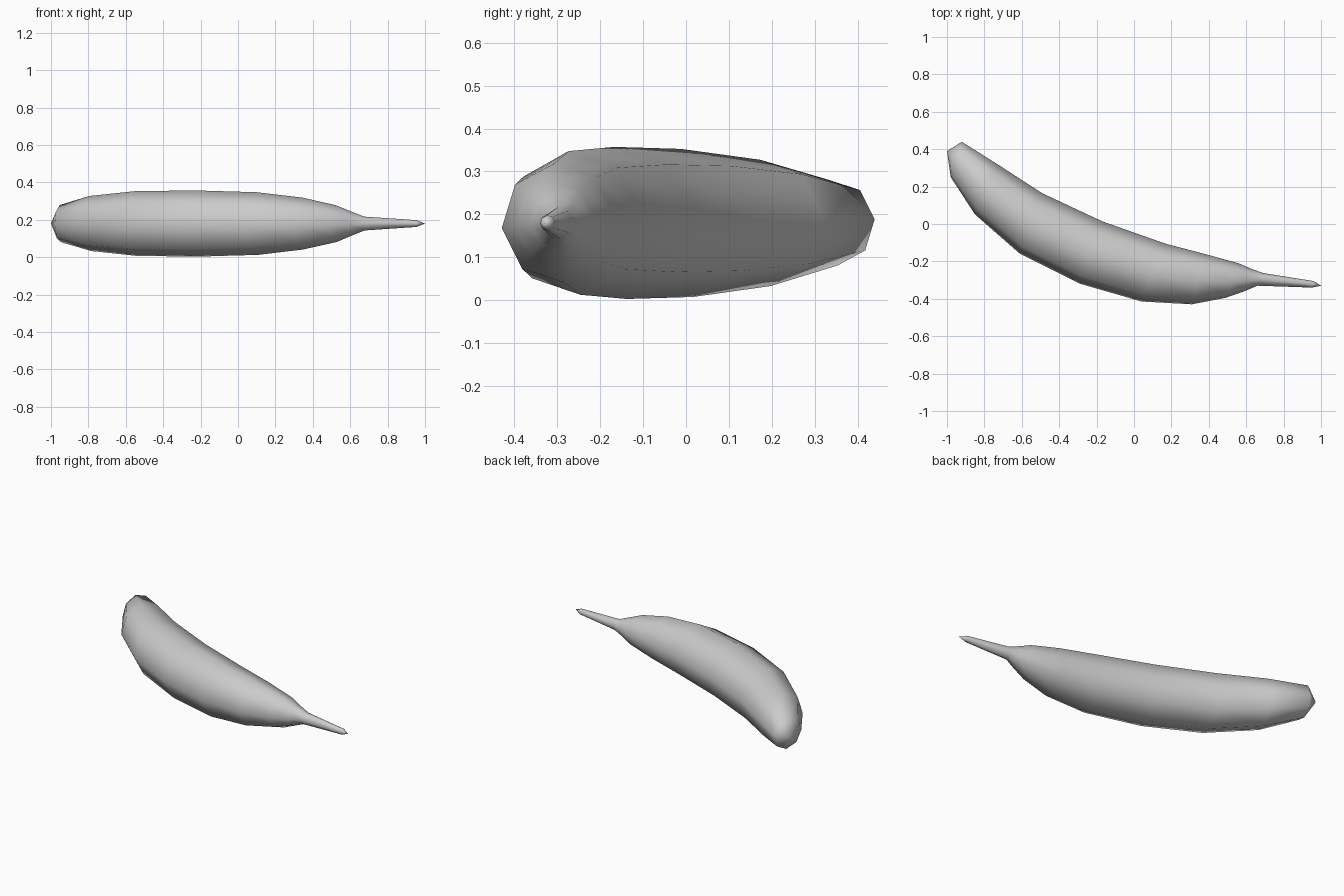
import bpy
import bmesh
import math
from mathutils import Vector

cube = bpy.data.objects.get("Cube")
if cube:
    bpy.data.objects.remove(cube, do_unlink=True)

SIDES = 8
MID_Z = 0.18
TWIST = math.radians(5)

# Each ring: inner-curve point and outer-curve point (x, y), blossom end to stem
rings = [
    ((-0.92, 0.44), (-0.98, 0.25)),
    ((-0.73, 0.32), (-0.85, 0.05)),
    ((-0.49, 0.165), (-0.61, -0.16)),
    ((-0.17, 0.015), (-0.29, -0.32)),
    ((0.17, -0.105), (0.04, -0.415)),
    ((0.38, -0.16), (0.31, -0.43)),
    ((0.56, -0.21), (0.49, -0.395)),
    ((0.63, -0.24), (0.59, -0.36)),
    ((0.69, -0.262), (0.66, -0.33)),
    ((0.96, -0.305), (0.95, -0.34)),
]
blossom_tip = (-1.0, 0.39, MID_Z)
stem_tip = (1.0, -0.33, MID_Z)

bm = bmesh.new()


def add_ring(inner, outer):
    """Round cross-section spanning the two outline points."""
    a, b = Vector((*inner, MID_Z)), Vector((*outer, MID_Z))
    centre, across = (a + b) / 2, (a - b) / 2
    up = Vector((0, 0, across.length))
    angles = [math.tau * i / SIDES + TWIST for i in range(SIDES)]
    return [bm.verts.new(centre + across * math.cos(t) + up * math.sin(t)) for t in angles]


def cap(ring, tip):
    """Close an end ring with a fan to a point."""
    point = bm.verts.new(tip)
    for i in range(SIDES):
        bm.faces.new((ring[i], ring[(i + 1) % SIDES], point))


# Skin the body and stem, then close both ends
loops = [add_ring(*r) for r in rings]
for r, s in zip(loops, loops[1:]):
    for i in range(SIDES):
        j = (i + 1) % SIDES
        bm.faces.new((r[i], r[j], s[j], s[i]))
cap(loops[0], blossom_tip)
cap(loops[-1], stem_tip)
bmesh.ops.recalc_face_normals(bm, faces=bm.faces)
for face in bm.faces:
    face.smooth = True

mesh = bpy.data.meshes.new("banana")
bm.to_mesh(mesh)
bm.free()
banana = bpy.data.objects.new("banana", mesh)
bpy.context.collection.objects.link(banana)

# Plain grey skin
colour = (0.6, 0.6, 0.6, 1)
skin = bpy.data.materials.new("grey_skin")
skin.use_nodes = True
skin.diffuse_color = colour
skin.node_tree.nodes["Principled BSDF"].inputs["Base Color"].default_value = colour
mesh.materials.append(skin)
